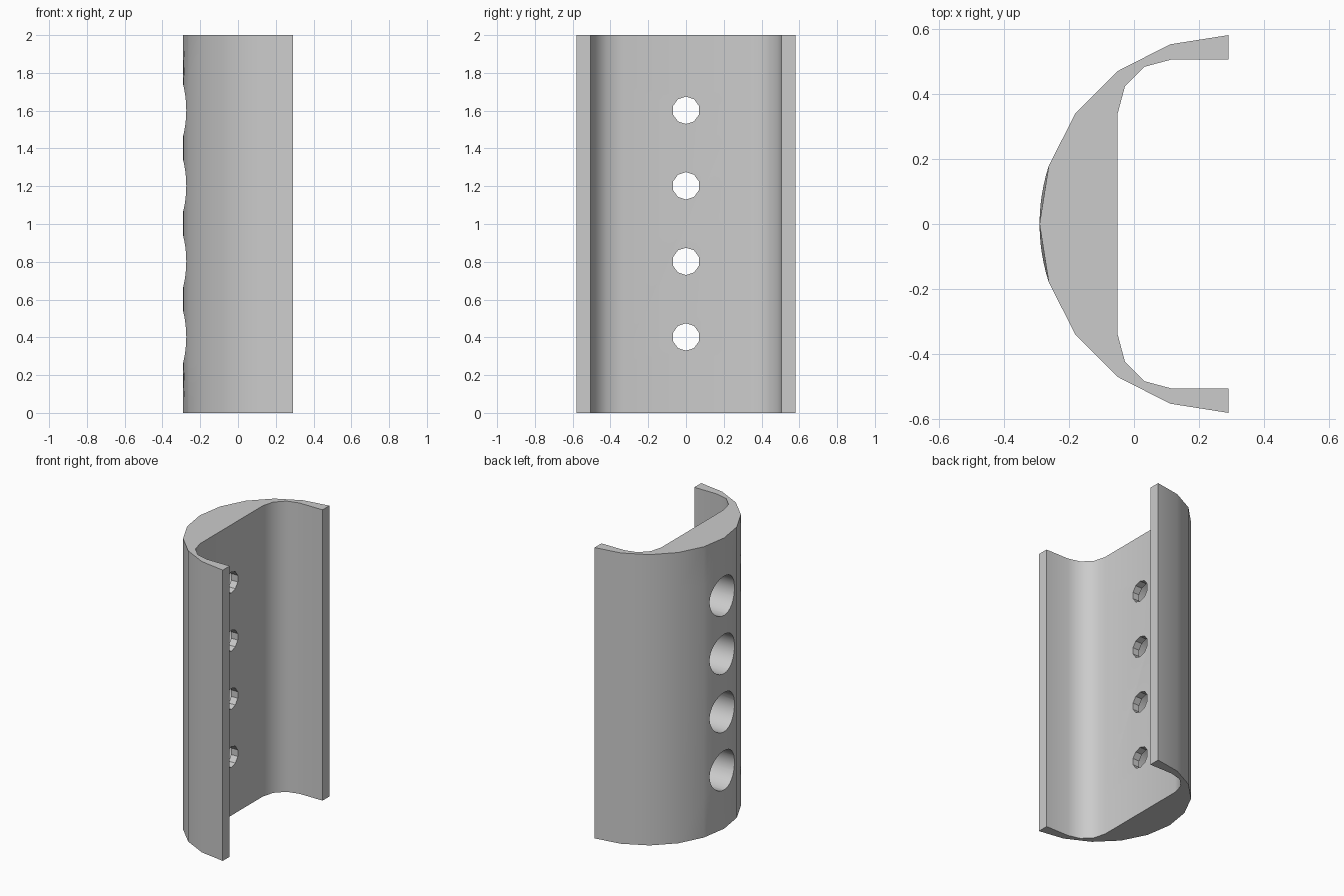
import bpy, bmesh, math

if "Cube" in bpy.data.objects:
    bpy.data.objects.remove(bpy.data.objects["Cube"], do_unlink=True)

R, CX, H = 0.58, 0.29, 2.0        # outer arc radius, its centre, height
STEP = math.radians(18)


def new_object(name, bm):
    bmesh.ops.recalc_face_normals(bm, faces=bm.faces[:])
    mesh = bpy.data.meshes.new(name)
    bm.to_mesh(mesh)
    bm.free()
    obj = bpy.data.objects.new(name, mesh)
    bpy.context.collection.objects.link(obj)
    return obj


def loft(bm, rings):
    """Closed solid through a list of matching rings of points."""
    rows = [[bm.verts.new(p) for p in ring] for ring in rings]
    n = len(rows[0])
    for a, b in zip(rows, rows[1:]):
        for i in range(n):
            j = (i + 1) % n
            bm.faces.new((a[i], a[j], b[j], b[i]))
    bm.faces.new(rows[0])
    bm.faces.new(rows[-1])


def arc(angle):
    return CX - R * math.cos(angle), R * math.sin(angle)


def section(z, rounded):
    """Channel section; the crown of the outer arc is finer where rounded."""
    fine = 6
    outer = [arc(STEP * i) for i in range(-5, -1)]
    for seg in (-1, 0):
        (x0, y0), (x1, y1) = arc(STEP * seg), arc(STEP * (seg + 1))
        for k in range(fine):
            t = k / fine
            outer.append(arc(STEP * (seg + t)) if rounded
                         else (x0 + (x1 - x0) * t, y0 + (y1 - y0) * t))
    outer += [arc(STEP * i) for i in range(1, 6)]
    # Inner wall: flat web with rounded corners into the two flanges
    half = [(CX, 0.505)]
    for i in range(4):
        a = math.radians(90 + 30 * i)
        half.append((0.115 + 0.165 * math.cos(a), 0.34 + 0.165 * math.sin(a)))
    inner = half + [(x, -y) for x, y in reversed(half)]
    return [(x, y, z) for x, y in outer + inner]


# Channel body
bm = bmesh.new()
loft(bm, [section(0, False), section(0.27, True),
          section(H - 0.27, True), section(H, False)])
bmesh.ops.triangulate(bm, faces=[f for f in bm.faces if len(f.verts) == 4])
channel = new_object("channel_body", bm)


def drill(name, radius, sides, x0, x1):
    """Cut a row of four holes along x."""
    bm = bmesh.new()
    for i in range(1, 5):
        angles = [math.tau * k / sides for k in range(sides)]
        loft(bm, [[(x, radius * math.sin(a), 0.4 * i + 0.002 + radius * math.cos(a))
                   for a in angles] for x in (x0, x1)])
    cutter = new_object(name, bm)
    cutter.hide_render = True
    mod = channel.modifiers.new(name, "BOOLEAN")
    mod.operation, mod.solver, mod.object = "DIFFERENCE", "EXACT", cutter
    bpy.ops.object.modifier_apply(modifier=name)
    bpy.data.objects.remove(cutter, do_unlink=True)


bpy.ops.object.select_all(action="DESELECT")
bpy.context.view_layer.objects.active = channel
channel.select_set(True)
drill("wide_bore", 0.135, 32, -0.5, -0.1)
drill("screw_hole", 0.0725, 10, -0.2, 0.1)

# Plain grey finish
grey = bpy.data.materials.new("plain_grey")
grey.use_nodes = True
colour = (0.6, 0.6, 0.6, 1)
grey.diffuse_color = colour
grey.node_tree.nodes["Principled BSDF"].inputs["Base Color"].default_value = colour
channel.data.materials.clear()
channel.data.materials.append(grey)
for face in channel.data.polygons:
    face.material_index = 0
bpy.ops.object.shade_smooth_by_angle(angle=math.radians(35))
